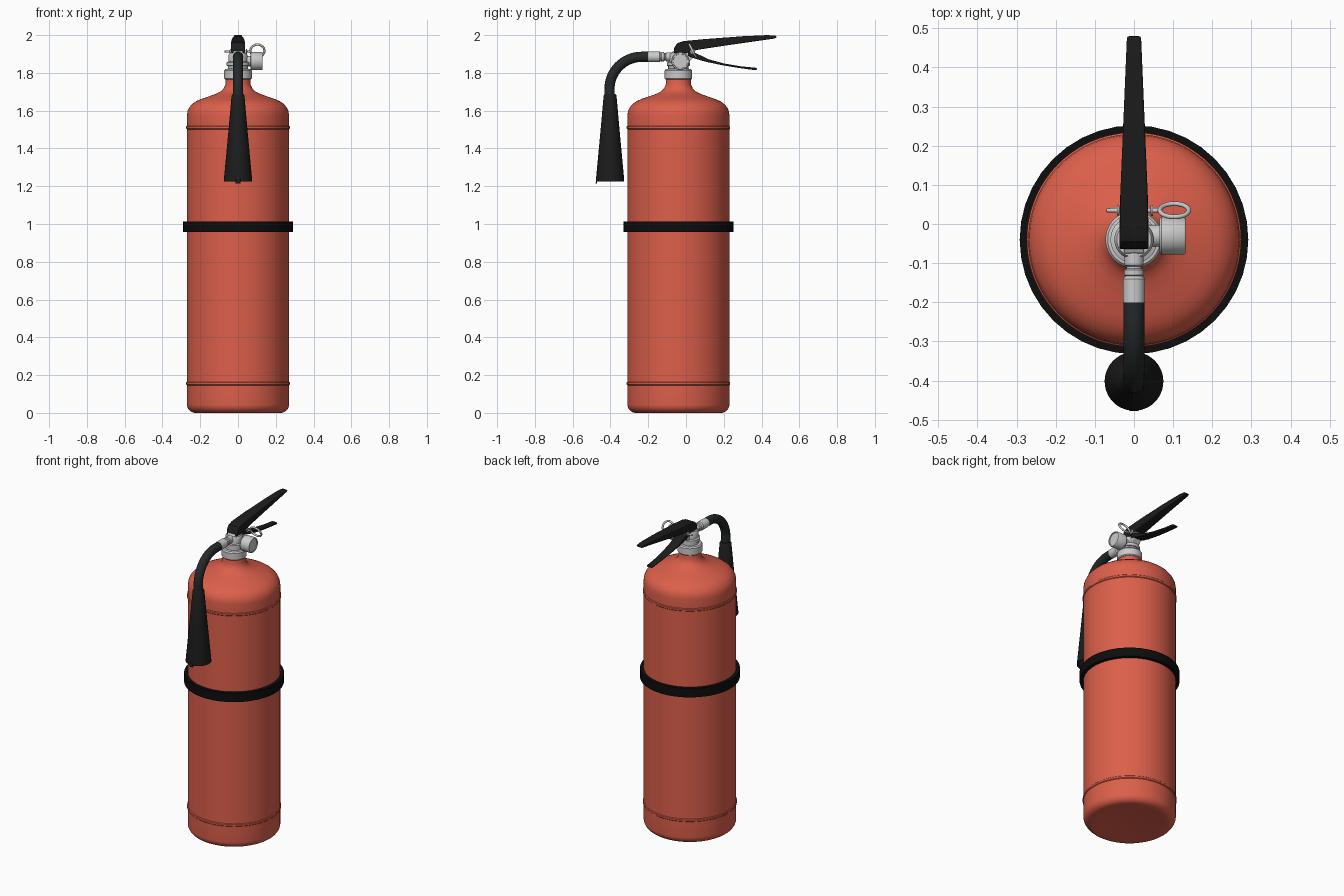
import bpy, bmesh, math
from mathutils import Matrix, Vector

if "Cube" in bpy.data.objects:
    bpy.data.objects.remove(bpy.data.objects["Cube"])

CY = -0.04  # tank axis


def mat(name, col):
    m = bpy.data.materials.new(name)
    m.diffuse_color = (*col, 1)
    m.use_nodes = True
    m.node_tree.nodes["Principled BSDF"].inputs["Base Color"].default_value = m.diffuse_color
    return m


RED = mat("red_paint", (0.72, 0.115, 0.07))
BLACK = mat("black_plastic", (0.012, 0.012, 0.012))
RUBBER = mat("rubber", (0.018, 0.022, 0.022))
STRAP = mat("strap_black", (0.004, 0.004, 0.004))


def finish(bm, name, material=None, angle=35):
    bmesh.ops.remove_doubles(bm, verts=bm.verts, dist=1e-5)
    bmesh.ops.recalc_face_normals(bm, faces=bm.faces)
    me = bpy.data.meshes.new(name)
    bm.to_mesh(me)
    bm.free()
    ob = bpy.data.objects.new(name, me)
    bpy.context.collection.objects.link(ob)
    if material:
        me.materials.append(material)
    bpy.ops.object.select_all(action='DESELECT')
    ob.select_set(True)
    bpy.context.view_layer.objects.active = ob
    bpy.ops.object.shade_smooth_by_angle(angle=math.radians(angle))
    return ob


def lathe(name, profile, origin, axis=(0, 0, 1), material=None, n=64, closed=False, angle=35):
    """Revolve (radius, height) points around an axis through origin."""
    rot = Vector((0, 0, 1)).rotation_difference(Vector(axis)).to_matrix().to_4x4()
    bm = bmesh.new()
    pts = list(profile) + ([profile[0]] if closed else [])
    rings = [[bm.verts.new((r * math.cos(2 * math.pi * i / n), r * math.sin(2 * math.pi * i / n), z))
              for i in range(n)] if r > 0 else [bm.verts.new((0, 0, z))] for r, z in pts]
    for a, b in zip(rings, rings[1:]):
        for i in range(n):
            j = (i + 1) % n
            f = [a[i % len(a)], a[j % len(a)], b[j % len(b)], b[i % len(b)]]
            bm.faces.new(list(dict.fromkeys(f)))
    bm.transform(Matrix.Translation(origin) @ rot)
    return finish(bm, name, material, angle)


def arc(cx, cz, r, a0, a1, n=8):
    return [(cx + r * math.cos(math.radians(a0 + (a1 - a0) * i / n)),
             cz + r * math.sin(math.radians(a0 + (a1 - a0) * i / n))) for i in range(n + 1)]


def bead(z):
    return [(0.27, z - 0.009), (0.274, z - 0.005), (0.274, z + 0.005), (0.27, z + 0.009)]


# tank: floor, cylinder with two beads, domed shoulder, flared neck
tank = [(0, 0.012), (0.15, 0.008), (0.2, 0.0)] + arc(0.225, 0.045, 0.045, -90, 0) + bead(0.155) + bead(1.51)
tank += [(0.27, 1.575), (0.267, 1.598), (0.258, 1.617), (0.243, 1.635), (0.222, 1.65), (0.195, 1.662),
         (0.15, 1.677), (0.115, 1.69), (0.092, 1.702), (0.076, 1.718), (0.067, 1.738), (0.065, 1.77), (0, 1.77)]
lathe("tank", tank, (0, CY, 0), material=RED, n=96)

# strap round the tank
lathe("strap", [(0.268, 0.957), (0.292, 0.957), (0.292, 1.014), (0.268, 1.014)],
      (0, CY, 0), material=STRAP, n=40, closed=True, angle=20)

# valve collar and stacked rings of the valve
lathe("valve_collar", [(0, 1.765), (0.068, 1.765), (0.073, 1.77), (0.073, 1.812), (0.067, 1.82),
                       (0.054, 1.822), (0.054, 1.836), (0.06, 1.838), (0.06, 1.856), (0.05, 1.86),
                       (0.05, 1.895), (0.044, 1.905), (0, 1.905)], (0, CY, 0))


def side_extrude(name, pts, width, material=None, bevel=0.006):
    """Extrude a (y, z) outline across x; width(y) gives the half width."""
    bm = bmesh.new()
    sides = [[bm.verts.new((s * width(y), y, z)) for y, z in pts] for s in (-1, 1)]
    for s in sides:
        bm.faces.new(s)
    n = len(pts)
    for i in range(n):
        j = (i + 1) % n
        bm.faces.new([sides[0][i], sides[0][j], sides[1][j], sides[1][i]])
    ob = finish(bm, name, material)
    b = ob.modifiers.new("bevel", 'BEVEL')
    b.width, b.segments = bevel, 3
    b.limit_method = 'ANGLE'
    b.angle_limit = math.radians(40)
    return ob


# block carrying the levers
side_extrude("valve_block", [(-0.075, 1.85), (0.01, 1.85), (0.045, 1.89), (0.045, 1.935), (-0.02, 1.94),
                             (-0.075, 1.91)], lambda y: 0.026, bevel=0.004)

# levers
side_extrude("upper_lever", [(-0.065, 1.905), (-0.062, 1.935), (-0.045, 1.958), (-0.015, 1.968), (0.1, 1.979),
                             (0.3, 1.994), (0.43, 2.0), (0.475, 1.997), (0.482, 1.989), (0.47, 1.982),
                             (0.3, 1.958), (0.15, 1.936), (0.06, 1.922), (0.0, 1.905)],
             lambda y: 0.037 - 0.019 * max(0, y - 0.03) / 0.45, BLACK)
side_extrude("lower_lever", [(0.01, 1.915), (0.045, 1.908), (0.12, 1.872), (0.2, 1.85), (0.29, 1.835),
                             (0.37, 1.827), (0.378, 1.82), (0.368, 1.814), (0.28, 1.826), (0.19, 1.841),
                             (0.1, 1.86), (0.04, 1.878), (0.01, 1.89)],
             lambda y: 0.034 - 0.017 * max(0, y - 0.03) / 0.35, BLACK, bevel=0.004)

# pressure gauge on the right
lathe("gauge", [(0, 0.0), (0.028, 0.0), (0.028, 0.065), (0.044, 0.065), (0.048, 0.07), (0.048, 0.126),
                (0.045, 0.131), (0.039, 0.131), (0.038, 0.127), (0, 0.127)], (0, -0.03, 1.862), axis=(1, 0, 0), n=48)

# safety pin with pull ring
lathe("safety_pin", [(0, -0.071), (0.005, -0.07), (0.006, -0.044), (0.013, -0.043), (0.013, -0.038),
                     (0.006, -0.037), (0.006, 0.042), (0.014, 0.043), (0.014, 0.048), (0.006, 0.049),
                     (0.006, 0.068), (0, 0.068)], (0, 0.035, 1.913), axis=(1, 0, 0), n=20)
t = math.radians(27)
lathe("pull_ring", arc(0.037, 0, 0.006, 0, 324, 9), (0.103, 0.035, 1.917),
      axis=(0, math.cos(t), math.sin(t)), n=40, closed=True, angle=60)

# hose outlet fitting, pointing forward
HZ = 1.885
lathe("hose_fitting", [(0, 0.0), (0.024, 0.0), (0.024, 0.065), (0.019, 0.068), (0.019, 0.074), (0.025, 0.077),
                       (0.025, 0.09), (0.022, 0.093), (0.028, 0.1), (0.028, 0.16), (0, 0.16)],
      (0, CY, HZ), axis=(0, -1, 0), n=40)

# hose: straight, quarter bend, then down into the horn
R = 0.17
path = [(-0.188, HZ)] + [(-0.235 - R * math.sin(a), HZ - R + R * math.cos(a))
                         for a in (math.pi / 2 * i / 16 for i in range(17))] + [(-0.405, 1.66)]
cu = bpy.data.curves.new("hose", 'CURVE')
cu.dimensions = '3D'
cu.bevel_depth, cu.bevel_resolution, cu.use_fill_caps = 0.027, 8, True
sp = cu.splines.new('POLY')
sp.points.add(len(path) - 1)
for p, (y, z) in zip(sp.points, path):
    p.co = (0, y, z, 1)
hose = bpy.data.objects.new("hose", cu)
bpy.context.collection.objects.link(hose)
cu.materials.append(RUBBER)
bpy.ops.object.select_all(action='DESELECT')
hose.select_set(True)
bpy.context.view_layer.objects.active = hose
bpy.ops.object.convert(target='MESH')
bpy.ops.object.shade_smooth_by_angle(angle=math.radians(40))

# discharge horn, open underneath
lathe("horn", [(0, 1.688), (0.029, 1.688), (0.034, 1.68), (0.05, 1.5), (0.075, 1.232), (0.075, 1.226),
               (0.069, 1.226), (0.044, 1.5), (0.026, 1.65), (0, 1.65)], (0, -0.402, 0), material=BLACK, n=48)
# small tab on the horn rim
side_extrude("horn_tab", [(-0.478, 1.214), (-0.472, 1.214), (-0.469, 1.24), (-0.477, 1.24)],
             lambda y: 0.012, BLACK, bevel=0.001)
